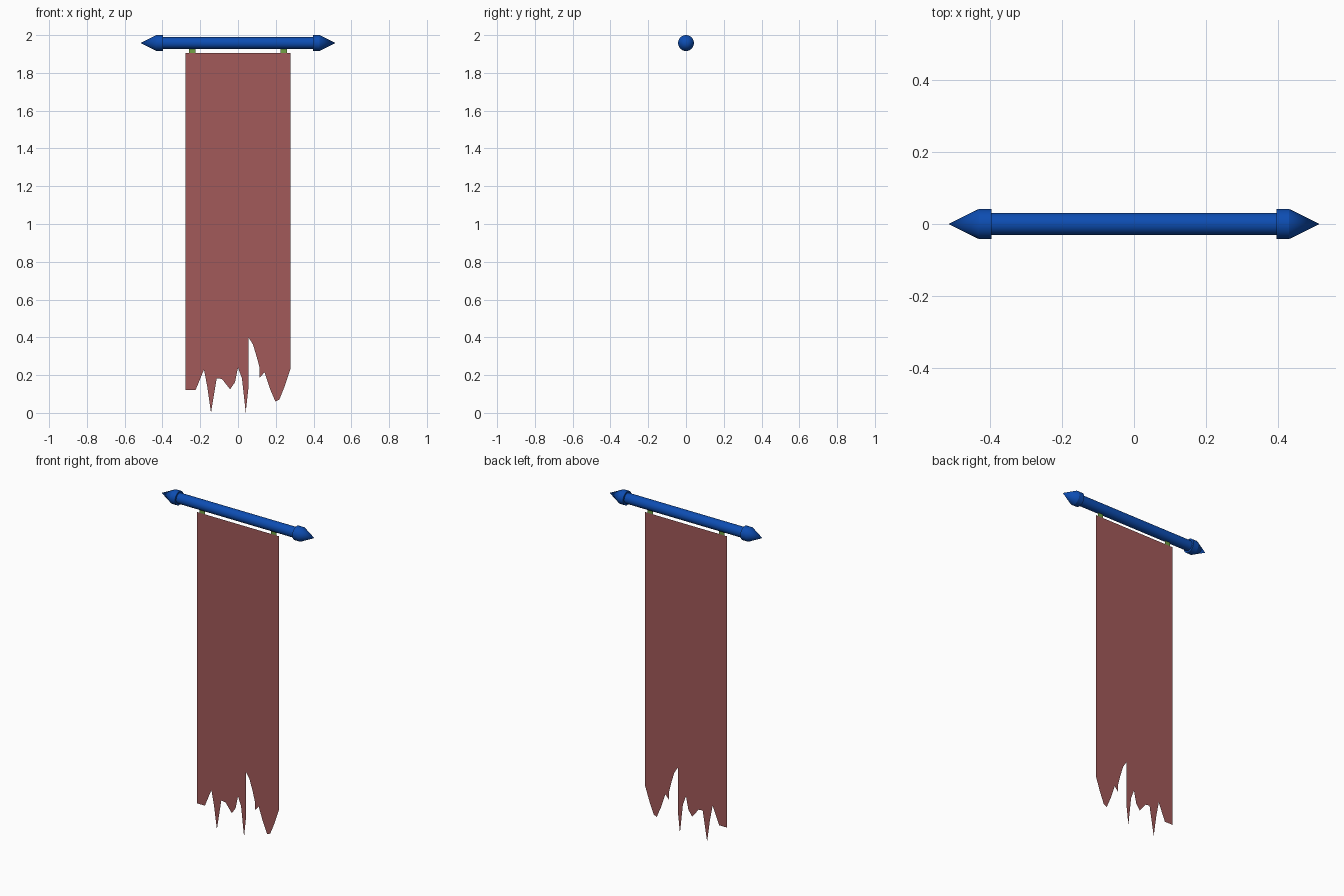
import bpy, bmesh, math

if "Cube" in bpy.data.objects:
    bpy.data.objects.remove(bpy.data.objects["Cube"])

ROD_Z = 1.958


def material(name, rgb):
    m = bpy.data.materials.new(name)
    m.diffuse_color = (*rgb, 1)
    m.use_nodes = True
    m.node_tree.nodes["Principled BSDF"].inputs["Base Color"].default_value = m.diffuse_color
    return m


BLUE = material("blue_paint", (0.004, 0.075, 0.45))
RED = material("faded_red_cloth", (0.36, 0.1, 0.1))
GREEN = material("green_strap", (0.17, 0.36, 0.06))


def finish(name, bm, mat, smooth=False):
    me = bpy.data.meshes.new(name)
    bm.to_mesh(me)
    bm.free()
    ob = bpy.data.objects.new(name, me)
    bpy.context.collection.objects.link(ob)
    me.materials.append(mat)
    if smooth:
        bpy.ops.object.select_all(action='DESELECT')
        ob.select_set(True)
        bpy.context.view_layer.objects.active = ob
        bpy.ops.object.shade_smooth_by_angle(angle=math.radians(25))
    return ob


def lathe_x(name, profile, mat, sides=32):
    """Spin (x, radius) points about the rod axis."""
    bm = bmesh.new()
    verts = [bm.verts.new((x, 0, ROD_Z + r)) for x, r in profile]
    edges = [bm.edges.new(p) for p in zip(verts, verts[1:])]
    bmesh.ops.spin(bm, geom=verts + edges, cent=(0, 0, ROD_Z), axis=(1, 0, 0),
                   angle=2 * math.pi, steps=sides, use_duplicate=False)
    bmesh.ops.remove_doubles(bm, verts=bm.verts, dist=1e-5)
    bmesh.ops.recalc_face_normals(bm, faces=bm.faces)
    return finish(name, bm, mat, True)


def flat_panel(name, outline, mat):
    """Single-sided sheet in the y = 0 plane."""
    bm = bmesh.new()
    face = bm.faces.new([bm.verts.new((x, 0, z)) for x, z in outline])
    face.normal_update()
    if face.normal.y > 0:
        face.normal_flip()
    bmesh.ops.triangulate(bm, faces=[face])
    return finish(name, bm, mat)


# Crossbar and its pointed end caps
lathe_x("crossbar", [(-0.40, 0), (-0.40, 0.031), (0.40, 0.031), (0.40, 0)], BLUE)
for side, s in (("left", -1), ("right", 1)):
    lathe_x(f"{side}_finial", [(s * 0.397, 0), (s * 0.397, 0.042),
                               (s * 0.432, 0.042), (s * 0.517, 0)], BLUE)
    # Strap between crossbar and cloth
    a, b = s * 0.224, s * 0.26
    flat_panel(f"{side}_strap", [(a, 1.905), (b, 1.905), (b, 1.935), (a, 1.935)], GREEN)

# Hanging cloth with torn lower edge
torn_edge = [(-.279, .122), (-.224, .122), (-.18, .23), (-.162, .135), (-.143, 0),
             (-.113, .183), (-.085, .18), (-.042, .125), (-.016, .162), (0, .24),
             (.021, .183), (.041, .003), (.055, .13), (.055, .40), (.079, .363),
             (.1, .294), (.115, .235), (.115, .186), (.14, .215), (.169, .128),
             (.198, .06), (.219, .07), (.248, .143), (.277, .23)]
flat_panel("cloth", torn_edge + [(.277, 1.905), (-.279, 1.905)], RED)
